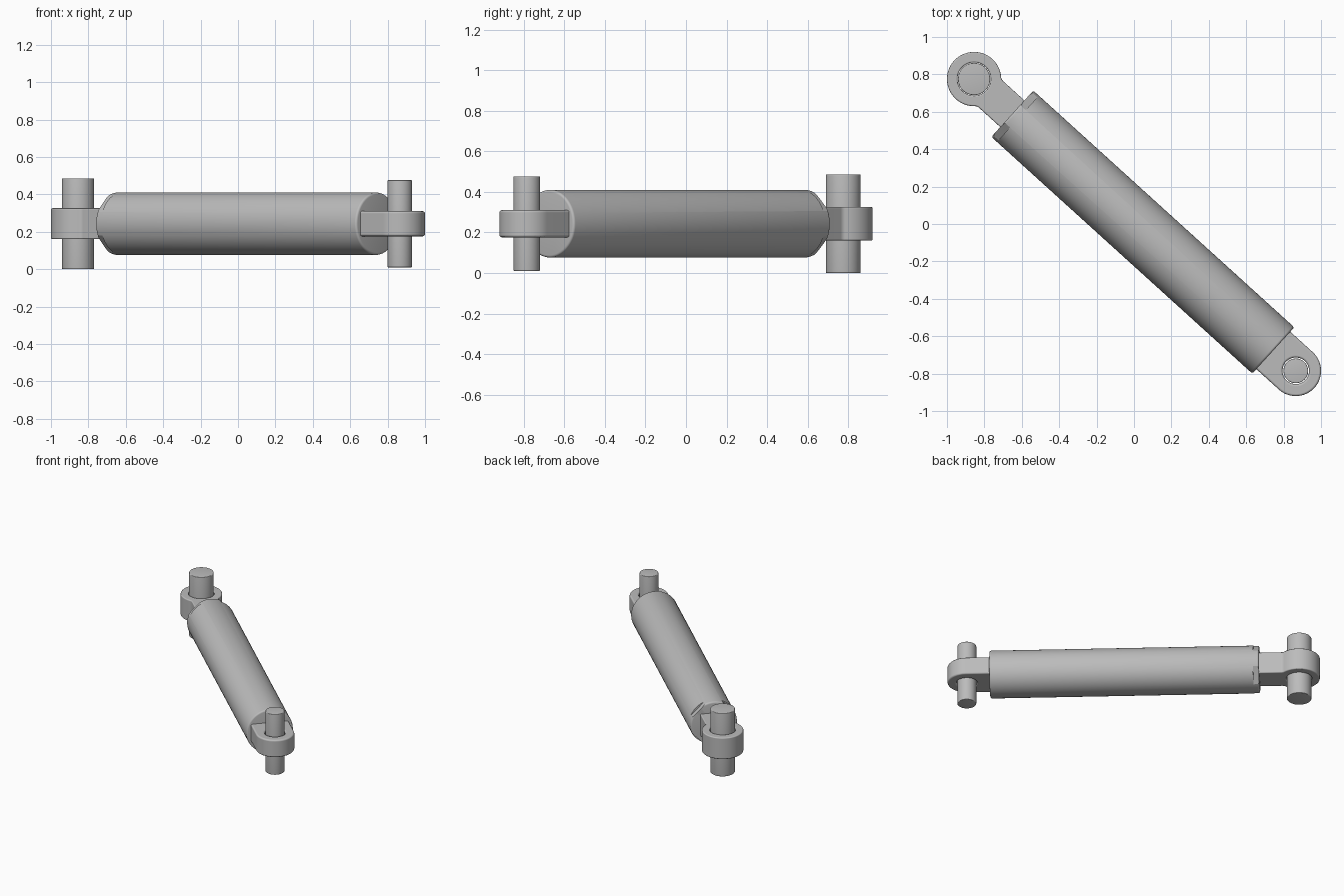
import bpy, bmesh
from math import pi, sin, cos, sqrt, atan2, hypot
from mathutils import Matrix, Vector

if "Cube" in bpy.data.objects:
    bpy.data.objects.remove(bpy.data.objects["Cube"])

# Layout: local x runs from the large eye to the small eye
MID = 0.243
START, END = Vector((-0.855, 0.775, MID)), Vector((0.865, -0.785, MID))
SPAN = (END - START).length
FRAME = Matrix.Translation(START) @ Matrix.Rotation(atan2(END.y - START.y, END.x - START.x), 4, 'Z')
FAR = FRAME @ Matrix.Translation((SPAN, 0, 0)) @ Matrix.Rotation(pi, 4, 'Z')
ALONG = FRAME @ Matrix.Rotation(pi / 2, 4, 'Y')

steel = bpy.data.materials.new("grey_steel")
steel.use_nodes = True
steel.diffuse_color = (0.5, 0.5, 0.5, 1)
steel.node_tree.nodes["Principled BSDF"].inputs["Base Color"].default_value = (0.5, 0.5, 0.5, 1)
parts = []


def add(name, bm, matrix, helper=False):
    bmesh.ops.recalc_face_normals(bm, faces=bm.faces)
    mesh = bpy.data.meshes.new(name)
    bm.to_mesh(mesh)
    bm.free()
    mesh.materials.append(steel)
    obj = bpy.data.objects.new(name, mesh)
    bpy.context.scene.collection.objects.link(obj)
    obj.matrix_world = matrix
    if helper:
        obj.hide_render = obj.hide_viewport = True
    else:
        parts.append(obj)
    return obj


def lathe(name, profile, matrix, helper=False, steps=72):
    """Spin (radius, height) points around the local z axis."""
    bm = bmesh.new()
    verts = [bm.verts.new((r, 0, h)) for r, h in profile]
    edges = [bm.edges.new(pair) for pair in zip(verts, verts[1:])]
    bmesh.ops.spin(bm, geom=verts + edges, cent=(0, 0, 0), axis=(0, 0, 1), angle=2 * pi, steps=steps)
    bmesh.ops.remove_doubles(bm, verts=bm.verts, dist=1e-5)
    return add(name, bm, matrix, helper)


def rod_profile(radius, low, high, c):
    """Half section of a rod with rounded rims."""
    arc = [(radius - c + c * sin(a), c * (1 - cos(a))) for a in (i * pi / 8 for i in range(5))]
    return ([(0, low)] + [(r, low + h) for r, h in arc]
            + [(r, high - h) for r, h in reversed(arc)] + [(0, high)])


def cut(obj, cutter):
    mod = obj.modifiers.new("cut", 'BOOLEAN')
    mod.operation = 'DIFFERENCE'
    mod.solver = 'EXACT'
    mod.object = cutter


def eye(name, radius, half_width, fillet, reach, half_height, hole, bevel, matrix):
    """Round lug with a straight shank, joined by an optional fillet."""
    rise = half_width + fillet
    cx = sqrt(max((radius + fillet) ** 2 - rise ** 2, 0))
    begin = atan2(rise, cx)
    side = [(reach, half_width)]
    if fillet:
        for i in range(6):
            a = -pi / 2 + (begin - pi / 2) * i / 6
            side.append((cx + fillet * cos(a), rise + fillet * sin(a)))
    n = 24
    side += [(radius * cos(a), radius * sin(a)) for a in (begin + (pi - begin) * i / n for i in range(n))]
    outline = side + [(-radius, 0)] + [(x, -y) for x, y in reversed(side)]
    bm = bmesh.new()
    face = bm.faces.new([bm.verts.new((x, y, -half_height)) for x, y in outline])
    ext = bmesh.ops.extrude_face_region(bm, geom=[face])
    bmesh.ops.translate(bm, vec=(0, 0, 2 * half_height),
                        verts=[v for v in ext["geom"] if isinstance(v, bmesh.types.BMVert)])
    obj = add(name, bm, matrix)
    cut(obj, lathe(name + "_hole_cutter", [(0, -0.3), (hole, -0.3), (hole, 0.3), (0, 0.3)], matrix, True))
    mod = obj.modifiers.new("soft_edges", 'BEVEL')
    mod.width = bevel
    mod.segments = 3
    mod.limit_method = 'ANGLE'
    mod.angle_limit = 0.9
    mod.harden_normals = True
    return obj


# Main tube with rounded rims
TUBE_R, TUBE_A, TUBE_B = 0.167, 0.276, 2.16
tube = lathe("cylinder_tube", rod_profile(TUBE_R, TUBE_A, TUBE_B, 0.012), ALONG, steps=96)

# Four spanner flats around the rod end
bm = bmesh.new()
for k in range(4):
    turn = Matrix.Rotation(pi / 4 + k * pi / 2, 4, 'Z')
    box = Matrix.Translation((TUBE_R * 0.92 + 0.05, 0, TUBE_A)) @ Matrix.Diagonal((0.1, 0.18, 0.08, 1))
    bmesh.ops.create_cube(bm, size=1, matrix=turn @ box)
cut(tube, add("flats_cutter", bm, ALONG, True))

# Eyes and their pins
eye("rod_eye", 0.145, 0.096, 0.035, TUBE_A + 0.03, 0.083, 0.089, 0.008, FRAME)
eye("base_eye", 0.135, 0.135, 0, SPAN - TUBE_B + 0.03, 0.067, 0.071, 0.012, FAR)
lathe("rod_pin", rod_profile(0.086, -MID, MID, 0.005), FRAME)
lathe("base_pin", rod_profile(0.066, -0.233, 0.233, 0.005), FAR)

# Smooth shading with crisp edges
bpy.ops.object.select_all(action='DESELECT')
for obj in parts:
    obj.select_set(True)
bpy.context.view_layer.objects.active = parts[0]
bpy.ops.object.shade_smooth_by_angle(angle=0.6)
